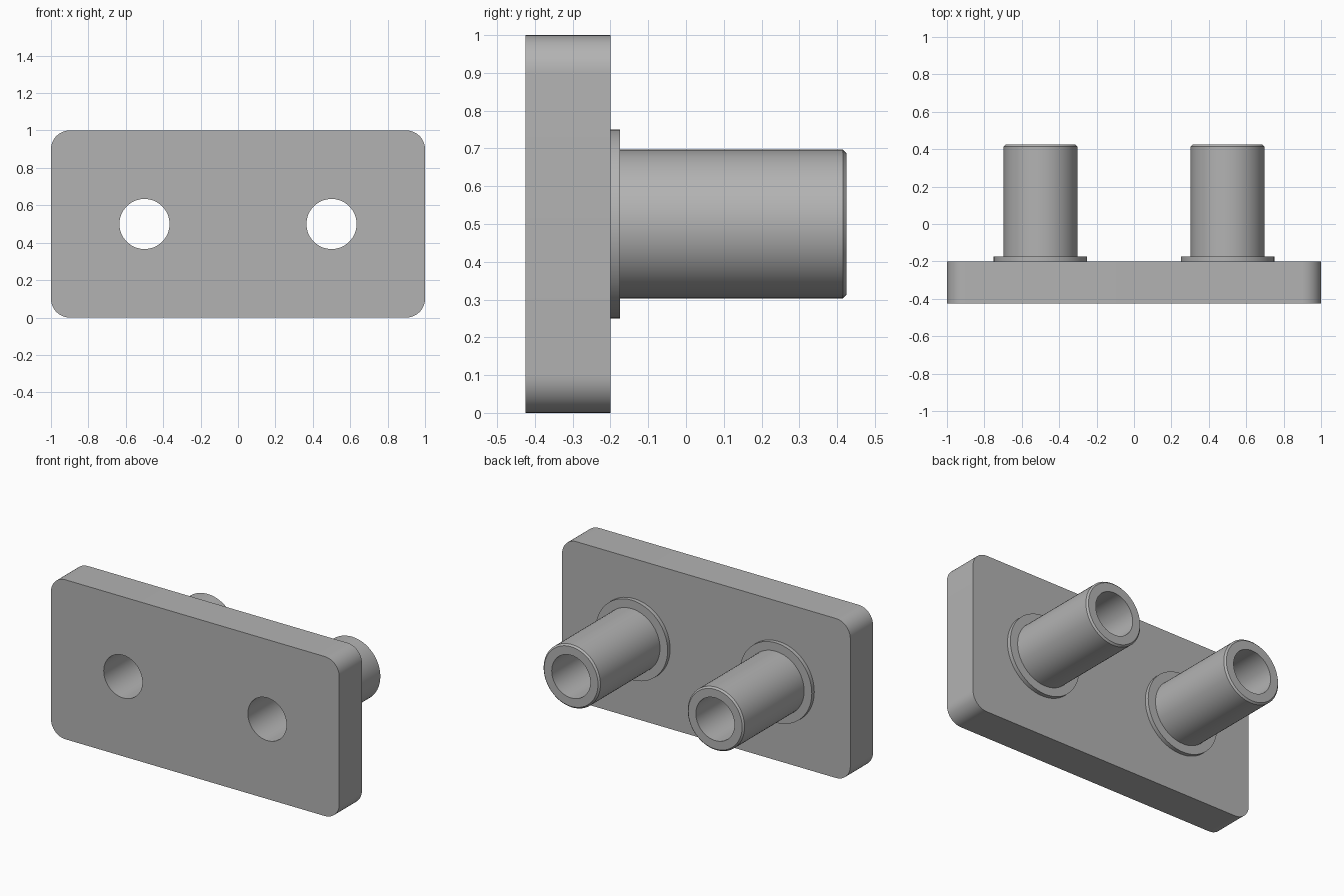
import bpy, bmesh, math
from mathutils import Matrix, Vector

cube = bpy.data.objects.get("Cube")
if cube:
    bpy.data.objects.remove(cube, do_unlink=True)

FRONT, BACK, END = -0.425, -0.2, 0.425
BORE, TUBE, FLANGE = 0.134, 0.197, 0.25
SEGMENTS = 64

grey = bpy.data.materials.new("plain grey")
grey.use_nodes = True
colour = (0.45, 0.45, 0.45, 1)
grey.diffuse_color = colour
grey.node_tree.nodes["Principled BSDF"].inputs["Base Color"].default_value = colour


def add_object(name, bm):
    bmesh.ops.recalc_face_normals(bm, faces=bm.faces)
    mesh = bpy.data.meshes.new(name)
    bm.to_mesh(mesh)
    bm.free()
    mesh.materials.append(grey)
    obj = bpy.data.objects.new(name, mesh)
    bpy.context.collection.objects.link(obj)
    return obj


def activate(obj):
    bpy.ops.object.select_all(action='DESELECT')
    obj.select_set(True)
    bpy.context.view_layer.objects.active = obj


def smooth(obj):
    activate(obj)
    bpy.ops.object.shade_smooth_by_angle(angle=math.radians(30))


# Plate: box with rounded corners along the depth
bm = bmesh.new()
bmesh.ops.create_cube(bm, size=1)
bmesh.ops.scale(bm, vec=(2, BACK - FRONT, 1), verts=bm.verts)
bmesh.ops.translate(bm, vec=(0, (FRONT + BACK) / 2, 0.5), verts=bm.verts)
corners = [e for e in bm.edges
           if abs(e.verts[0].co.y - e.verts[1].co.y) > 0.1]
bmesh.ops.bevel(bm, geom=corners, offset=0.1, segments=12,
                profile=0.5, affect='EDGES')
plate = add_object("plate", bm)

# Bores through the plate, lined up with the tubes
for x in (-0.5, 0.5):
    bm = bmesh.new()
    turn = Matrix.Translation((x, (FRONT + BACK) / 2, 0.5)) @ Matrix.Rotation(math.pi / 2, 4, 'X')
    bmesh.ops.create_cone(bm, cap_ends=True, segments=SEGMENTS, radius1=BORE,
                          radius2=BORE, depth=0.5, matrix=turn)
    cutter = add_object("bore_cutter", bm)
    cutter.hide_render = True
    activate(plate)
    cut = plate.modifiers.new("bore", 'BOOLEAN')
    cut.operation, cut.solver, cut.object = 'DIFFERENCE', 'EXACT', cutter
    bpy.ops.object.modifier_apply(modifier=cut.name)
    bpy.data.objects.remove(cutter, do_unlink=True)
smooth(plate)

# Hollow tubes with a flange at the root and a chamfered end
profile = [(FLANGE, BACK), (FLANGE, -0.175), (TUBE, -0.175), (TUBE, END - 0.01),
           (TUBE - 0.01, END), (BORE, END), (BORE, BACK)]
for side, x in (("right", -0.5), ("left", 0.5)):
    bm = bmesh.new()
    verts = [bm.verts.new((x + r, y, 0.5)) for r, y in profile]
    edges = [bm.edges.new(pair) for pair in zip(verts, verts[1:])]
    bmesh.ops.spin(bm, geom=verts + edges, cent=(x, 0, 0.5), axis=(0, 1, 0),
                   angle=math.tau, steps=SEGMENTS, use_merge=True)
    bmesh.ops.remove_doubles(bm, verts=bm.verts, dist=0.0001)
    tube = add_object(side + "_tube", bm)
    # Open shell: make sure the outer wall faces outward
    outer = max(tube.data.polygons,
                key=lambda p: (p.center - Vector((x, p.center.y, 0.5))).length)
    if outer.normal.dot(outer.center - Vector((x, outer.center.y, 0.5))) < 0:
        tube.data.flip_normals()
    smooth(tube)
